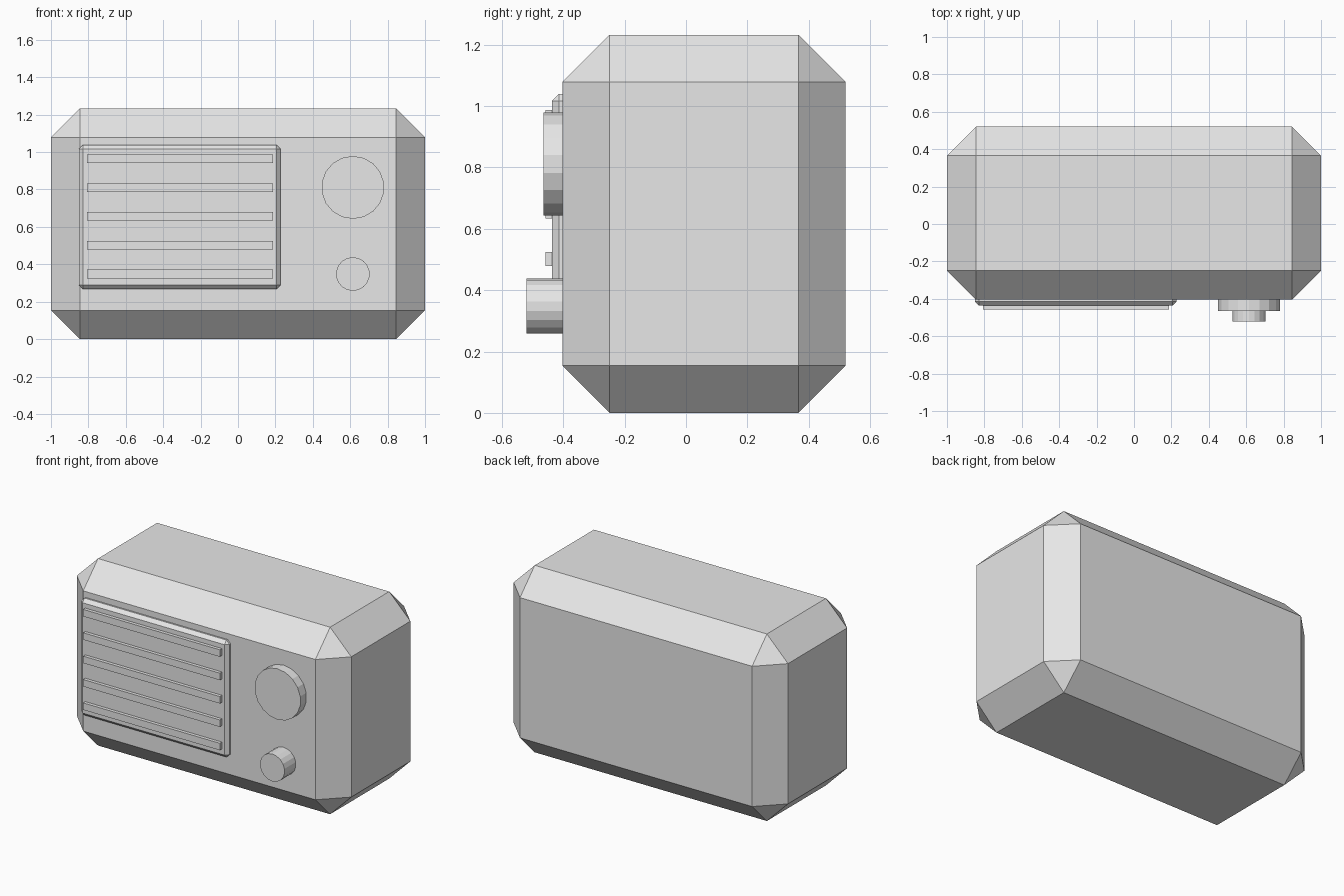
import bpy
import bmesh
from math import radians
from mathutils import Matrix, Vector

default_cube = bpy.data.objects.get("Cube")
if default_cube:
    bpy.data.objects.remove(default_cube, do_unlink=True)

# Single plain grey for the whole radio
grey = bpy.data.materials.new("light_grey")
grey.use_nodes = True
colour = (0.8, 0.8, 0.8, 1)
grey.diffuse_color = colour
grey.node_tree.nodes["Principled BSDF"].inputs["Base Color"].default_value = colour


def finish(name, bm):
    mesh = bpy.data.meshes.new(name)
    bm.to_mesh(mesh)
    bm.free()
    mesh.materials.append(grey)
    obj = bpy.data.objects.new(name, mesh)
    bpy.context.collection.objects.link(obj)
    return obj


def box(name, low, high, chamfer=0):
    """Box between two corners, with optional flat chamfers on every edge."""
    low, high = Vector(low), Vector(high)
    bm = bmesh.new()
    bmesh.ops.create_cube(bm, size=1)
    bmesh.ops.scale(bm, vec=high - low, verts=bm.verts)
    bmesh.ops.translate(bm, vec=(low + high) / 2, verts=bm.verts)
    if chamfer:
        bmesh.ops.bevel(bm, geom=bm.edges[:], offset=chamfer, segments=1,
                        profile=0.5, affect='EDGES')
    return finish(name, bm)


def knob(name, x, z, radius, front, back):
    """Faceted disc whose axis points to the front."""
    bm = bmesh.new()
    place = Matrix.Translation((x, (front + back) / 2, z)) @ Matrix.Rotation(radians(90), 4, 'X')
    bmesh.ops.create_cone(bm, cap_ends=True, segments=18, radius1=radius,
                          radius2=radius, depth=back - front, matrix=place)
    return finish(name, bm)


# Chamfered case
box("case", (-1, -0.403, 0), (1, 0.52, 1.232), 0.154)

# Speaker panel with its horizontal slats
box("speaker_panel", (-0.851, -0.436, 0.268), (0.228, -0.37, 1.039), 0.022)
for i in range(5):
    z = 0.348 + i * 0.154
    box(f"speaker_slat_{i + 1}", (-0.808, -0.458, z - 0.023), (0.188, -0.42, z + 0.023))

# Tuning and volume knobs
knob("tuning_knob", 0.614, 0.811, 0.168, -0.465, -0.38)
knob("volume_knob", 0.614, 0.348, 0.09, -0.52, -0.38)
